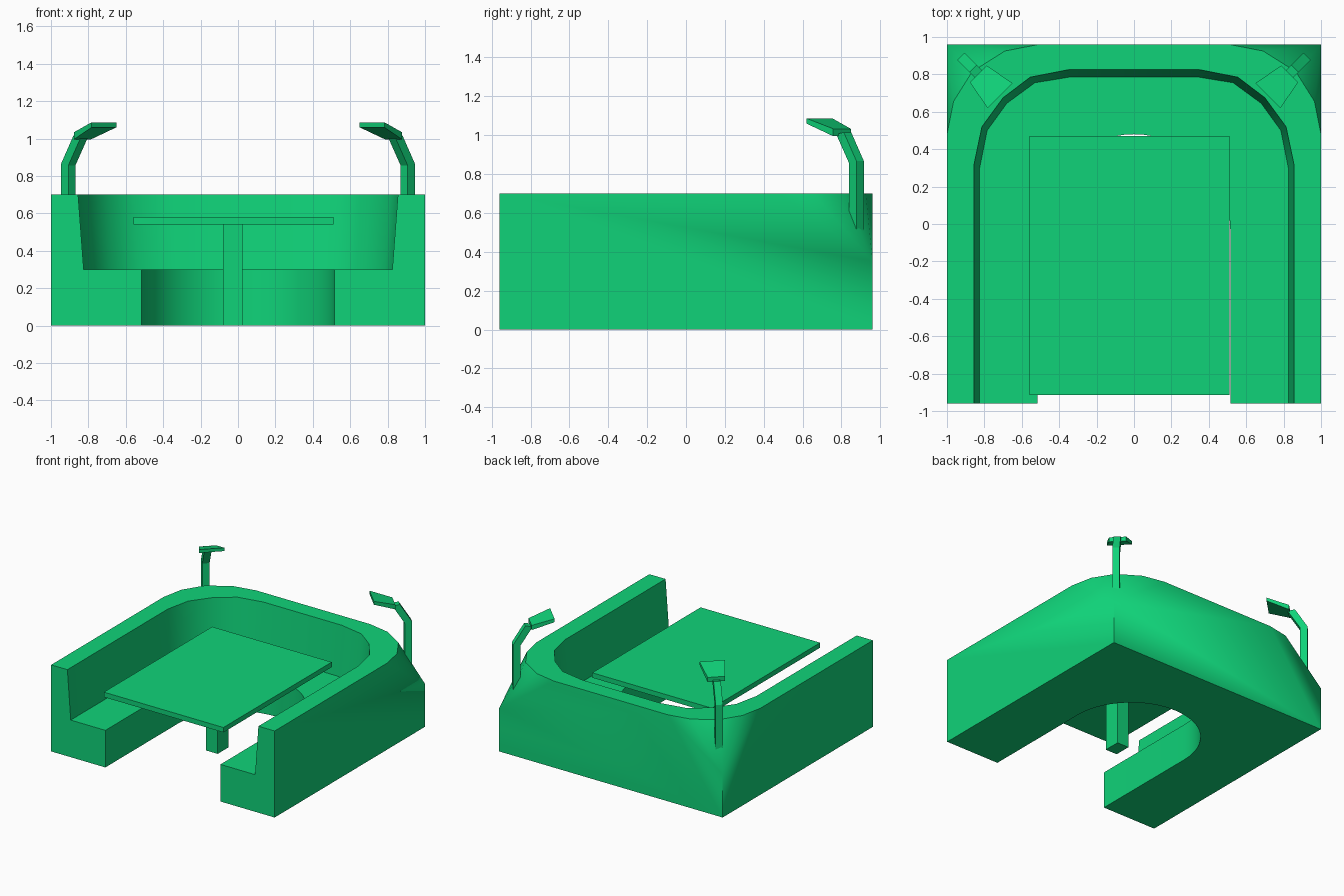
import bpy, bmesh
from math import sin, cos, pi, radians

old = bpy.data.objects.get("Cube")
if old:
    bpy.data.objects.remove(old, do_unlink=True)

GREEN = (0.005, 0.65, 0.19, 1)
mat = bpy.data.materials.new("bright green")
mat.use_nodes = True
mat.diffuse_color = GREEN
mat.node_tree.nodes["Principled BSDF"].inputs["Base Color"].default_value = GREEN


def finish(name, bm):
    bmesh.ops.recalc_face_normals(bm, faces=bm.faces[:])
    me = bpy.data.meshes.new(name)
    bm.to_mesh(me)
    bm.free()
    me.materials.append(mat)
    ob = bpy.data.objects.new(name, me)
    bpy.context.collection.objects.link(ob)
    return ob


def loft(name, loops):
    """Skin a stack of equal-sized point loops and cap both ends."""
    bm = bmesh.new()
    rings = [[bm.verts.new(p) for p in loop] for loop in loops]
    n = len(rings[0])
    for a, b in zip(rings, rings[1:]):
        for i in range(n):
            j = (i + 1) % n
            bm.faces.new((a[i], a[j], b[j], b[i]))
    bm.faces.new(rings[0][::-1])
    bm.faces.new(rings[-1])
    return finish(name, bm)


def box(name, x0, x1, y0, y1, z0, z1):
    rect = [(x0, y0), (x1, y0), (x1, y1), (x0, y1)]
    return loft(name, [[(x, y, z) for x, y in rect] for z in (z0, z1)])


def mirrored(half):
    """Complete a right-hand half outline with its mirror image."""
    return half + [(-x, y) for x, y in reversed(half)]


# Booth body: block with the upper back corners cut down to a point
D = 0.96
corner_arc = [(1, 0.48), (0.965, 0.655), (0.865, 0.815), (0.69, 0.925), (0.51, D)]
bm = bmesh.new()
for s in (-1, 1):
    for p in [(1, -D, 0), (1, D, 0), (1, -D, 0.7), (1, D, 0.35)]:
        bm.verts.new((s * p[0], p[1], p[2]))
    for x, y in corner_arc:
        bm.verts.new((s * x, y, 0.7))
bmesh.ops.convex_hull(bm, input=bm.verts[:])
bmesh.ops.dissolve_limit(bm, angle_limit=radians(1), verts=bm.verts[:], edges=bm.edges[:])
body = finish("booth_bench", bm)

# Seating hollow with leaning backrest
low = mirrored([(0.825, -1.2), (0.825, 0.30), (0.785, 0.50), (0.68, 0.645), (0.53, 0.755), (0.335, 0.787)])
top = mirrored([(0.855, -1.2), (0.855, 0.32), (0.813, 0.52), (0.70, 0.675), (0.555, 0.785), (0.35, 0.825)])
over = [(2 * b[0] - a[0], 2 * b[1] - a[1]) for a, b in zip(low, top)]
hollow = loft("hollow_cutter", [[(x, y, z) for x, y in loop]
                                for loop, z in ((low, 0.3), (top, 0.7), (over, 1.1))])

# Rounded leg room through the seat
R, N = 0.515, 32
slot = [(R, -1.2)] + [(R * cos(pi * i / N), R * sin(pi * i / N) - 0.035) for i in range(N + 1)] + [(-R, -1.2)]
legroom = loft("legroom_cutter", [[(x, y, z) for x, y in slot] for z in (-0.1, 0.4)])

bpy.context.view_layer.objects.active = body
for cutter in (hollow, legroom):
    cutter.hide_render = True
    mod = body.modifiers.new("cut", "BOOLEAN")
    mod.operation = "DIFFERENCE"
    mod.solver = "EXACT"
    mod.object = cutter
    bpy.ops.object.modifier_apply(modifier=mod.name)
    bpy.data.objects.remove(cutter, do_unlink=True)
bpy.ops.object.select_all(action="DESELECT")
body.select_set(True)
bpy.ops.object.shade_smooth_by_angle(angle=radians(30))

# Table
box("table_top", -0.56, 0.51, -0.915, 0.47, 0.54, 0.58)
box("table_leg", -0.08, 0.025, -0.295, -0.16, 0, 0.545)


# Corner lamps, each leaning diagonally towards the table
def lamp_part(name, side, sections):
    """Sections are (outer reach, outer z, inner reach, inner z, half width)."""
    k = 0.5 ** 0.5

    def place(reach, across, z):
        return (side * (0.907 - k * (reach + across)), 0.877 - k * (reach - across), z)

    loft(name, [[place(a, -w, za), place(a, w, za), place(b, w, zb), place(b, -w, zb)]
                for a, za, b, zb, w in sections])


for side, label in ((1, "left"), (-1, "right")):
    lamp_part(label + "_lamp_arm", side, [
        (-0.027, 0.48, 0.027, 0.48, 0.027),
        (-0.027, 0.867, 0.027, 0.857, 0.027),
        (0.065, 1.015, 0.12, 1.005, 0.027)])
    lamp_part(label + "_lamp_head", side, [
        (0.105, 1.033, 0.105, 0.995, 0.064),
        (0.27, 1.087, 0.27, 1.06, 0.094)])
